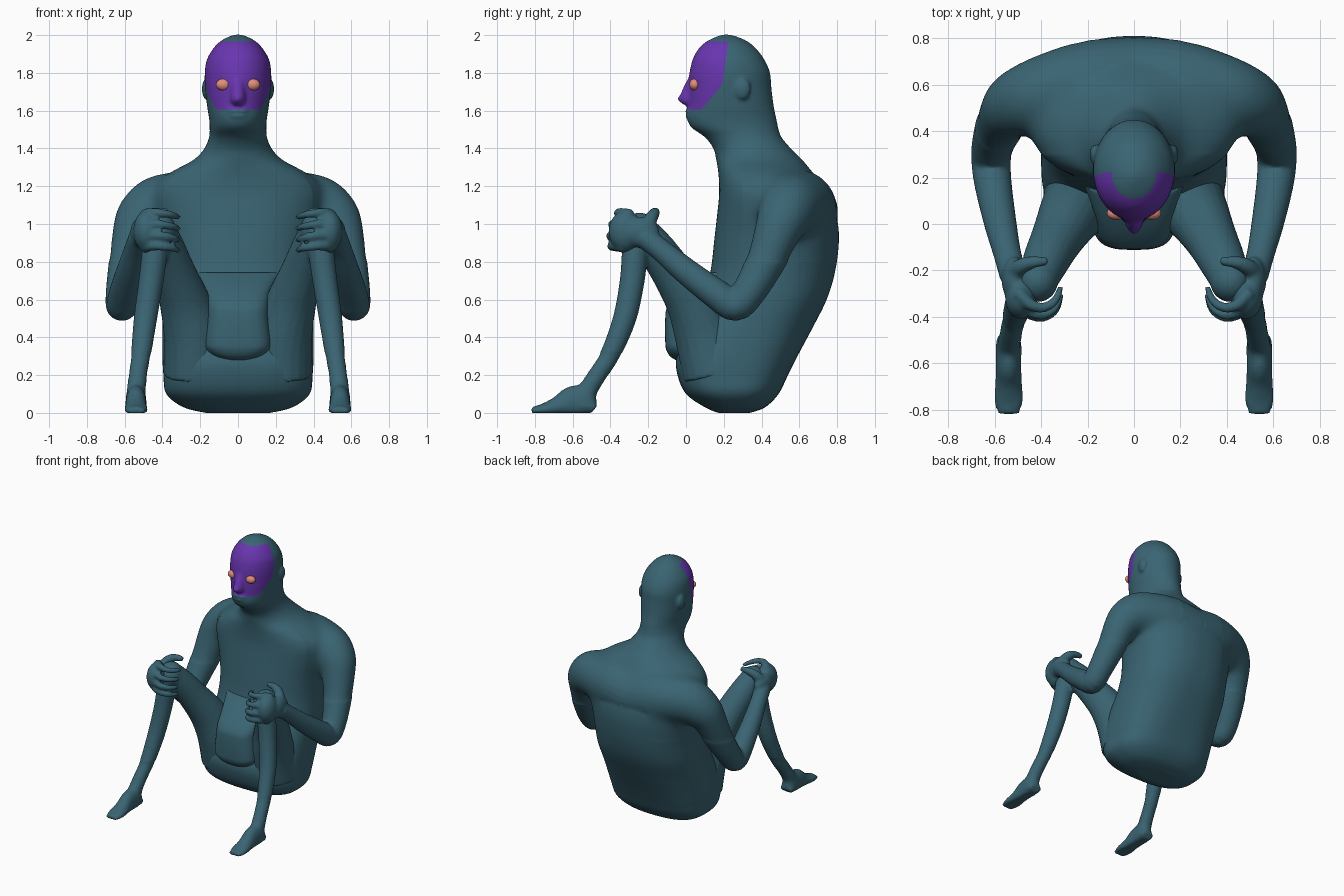
import bpy, bmesh, math
from mathutils import Vector, Matrix

if "Cube" in bpy.data.objects:
    bpy.data.objects.remove(bpy.data.objects["Cube"])


def material(name, rgb):
    m = bpy.data.materials.new(name)
    m.diffuse_color = (*rgb, 1)
    m.use_nodes = True
    m.node_tree.nodes["Principled BSDF"].inputs["Base Color"].default_value = m.diffuse_color
    return m


teal = material("teal skin", (0.042, 0.128, 0.17))
purple = material("purple mask", (0.14, 0.036, 0.43))
salmon = material("salmon eyes", (0.75, 0.27, 0.19))


def spline(pts, n=4):
    """Catmull-Rom through tuples of any length."""
    p = [Vector(q) for q in pts]
    out = []
    for i in range(len(p) - 1):
        a, b, c, d = p[max(i - 1, 0)], p[i], p[i + 1], p[min(i + 2, len(p) - 1)]
        for k in range(n):
            t = k / n
            out.append(0.5 * (2 * b + (c - a) * t + (2 * a - 5 * b + 4 * c - d) * t * t
                              + (3 * b - a - 3 * c + d) * t ** 3))
    return out + [p[-1]]


def skin_rings(bm, rings):
    vs = [[bm.verts.new(c) for c in r] for r in rings]
    n = len(vs[0])
    for a, b in zip(vs, vs[1:]):
        for i in range(n):
            bm.faces.new((a[i], a[(i + 1) % n], b[(i + 1) % n], b[i]))
    bm.faces.new(vs[0][::-1])
    bm.faces.new(vs[-1])


def loft(bm, sections, n=64, sub=4):
    """Stack of superellipses: (z, half width, front y, back y, exponent)."""
    rings = []
    for z, w, f, b, e in spline(sections, sub):
        ring = []
        for i in range(n):
            a = 2 * math.pi * i / n
            c, s = math.cos(a), math.sin(a)
            ring.append((w * math.copysign(abs(c) ** (2 / e), c),
                         (f + b) / 2 + (b - f) / 2 * math.copysign(abs(s) ** (2 / e), s), max(z, 0)))
        rings.append(ring)
    skin_rings(bm, rings)


def tube(bm, pts, sx=1, ref=(1, 0, 0), n=20):
    """Limb along points (x, y, z, side radius, other radius)."""
    p = spline([(sx * q[0], *q[1:4], q[-1]) for q in pts])
    rings, ref = [], Vector(ref)
    for i, q in enumerate(p):
        t = Vector(p[min(i + 1, len(p) - 1)][:3]) - Vector(p[max(i - 1, 0)][:3])
        t.normalize()
        side = (ref - t * t.dot(ref)).normalized()
        up = t.cross(side)
        ring = []
        for k in range(n):
            a = 2 * math.pi * k / n
            v = Vector(q[:3]) + side * q[3] * math.cos(a) + up * q[4] * math.sin(a)
            v.z = max(v.z, 0)
            ring.append(v)
        rings.append(ring)
    skin_rings(bm, rings)


def ball(bm, c, r):
    bmesh.ops.create_uvsphere(bm, u_segments=24, v_segments=16, radius=1,
                              matrix=Matrix.Translation(c) @ Matrix.Diagonal((*r, 1)))


def soften(bm, rule, times):
    vs = [v for v in bm.verts if rule(v.co)]
    for _ in range(times):
        bmesh.ops.smooth_vert(bm, verts=vs, factor=0.5, use_axis_x=True, use_axis_y=True, use_axis_z=True)


def finish(bm, name, mat, voxel=0, smooth=4):
    bmesh.ops.recalc_face_normals(bm, faces=bm.faces)
    me = bpy.data.meshes.new(name)
    bm.to_mesh(me)
    bm.free()
    ob = bpy.data.objects.new(name, me)
    bpy.context.collection.objects.link(ob)
    bpy.context.view_layer.objects.active = ob
    if voxel:
        r = ob.modifiers.new("fuse", 'REMESH')
        r.mode, r.voxel_size = 'VOXEL', voxel
        s = ob.modifiers.new("soften", 'SMOOTH')
        s.factor, s.iterations = 0.5, smooth
        for m in ("fuse", "soften"):
            bpy.ops.object.modifier_apply(modifier=m)
    ob.data.materials.append(mat)
    ob.data.polygons.foreach_set("use_smooth", [True] * len(ob.data.polygons))
    return ob


# torso, neck and head in one stack
bm = bmesh.new()
loft(bm, [(0, .17, .17, .34, 2.3), (.03, .29, .10, .42, 2.5), (.1, .38, .0, .49, 2.7),
          (.2, .395, -.045, .54, 2.8), (.3, .4, -.05, .59, 2.7), (.45, .4, 0, .67, 2.5),
          (.6, .4, .09, .745, 2.4), (.75, .4, .13, .79, 2.3), (.92, .42, .15, .81, 2.3),
          (1.05, .45, .165, .795, 2.3), (1.15, .46, .175, .755, 2.3), (1.22, .43, .175, .715, 2.2),
          (1.28, .35, .17, .665, 2.1), (1.34, .235, .16, .615, 2), (1.4, .178, .145, .555, 2),
          (1.46, .153, .1, .505, 2), (1.51, .15, .03, .488, 2), (1.56, .153, .005, .478, 2),
          (1.62, .163, .012, .465, 2), (1.72, .174, .014, .452, 2), (1.8, .176, .018, .445, 2),
          (1.87, .165, .035, .415, 2), (1.93, .13, .068, .37, 2), (1.97, .09, .115, .32, 2),
          (1.995, .04, .17, .26, 2), (2.003, .01, .2, .225, 2)])
# nose and lips
tube(bm, [(0, .05, 1.8, .03, .02), (0, .025, 1.74, .03, .03), (0, .012, 1.69, .036, .04),
          (0, .01, 1.655, .04, .036), (0, .02, 1.635, .025, .02)])
ball(bm, (0, -.02, 1.662), (.024, .024, .022))
ball(bm, (0, .012, 1.597), (.05, .017, .01))
ball(bm, (0, .012, 1.573), (.045, .017, .01))
for s in (1, -1):
    ball(bm, (s * .17, .3, 1.715), (.021, .042, .055))       # ear
    # shoulder yoke running into the arm
    tube(bm, [(0, .61, 1.06, .195, .2), (.2, .6, 1.09, .19, .195), (.32, .575, 1.1, .18, .178),
              (.43, .545, 1.085, .165, .17), (.51, .515, 1.03, .145, .145),
              (.55, .48, .96, .122, .122)], s, (0, 1, 0), 28)
    tube(bm, [(.46, .52, 1.08, .13), (.51, .51, 1.03, .14), (.545, .48, .95, .125),
              (.58, .42, .8, .105), (.61, .335, .645, .09), (.615, .26, .57, .085),
              (.605, .16, .63, .08), (.575, .0, .75, .07), (.545, -.13, .86, .06),
              (.52, -.22, .93, .06)], s)
    # palm, thumb and fingers gripping the knee
    ball(bm, (s * .485, -.32, .962), (.07, .09, .108))
    ball(bm, (s * .515, -.24, .955), (.055, .1, .08))
    tube(bm, [(.52, -.22, .97, .045), (.49, -.185, 1.03, .036), (.44, -.165, 1.06, .028),
              (.37, -.16, 1.065, .018)], s, (0, 1, 0), 12)
    for z, y in ((1.05, .04), (.99, .01), (.93, 0), (.875, .005)):
        tube(bm, [(.50, -.33 + y, z, .03), (.45, -.385 + y, z + .01, .026), (.39, -.4 + y, z + .005, .022),
                  (.34, -.37 + y, z - .005, .019), (.315, -.31 + y, z - .015, .014)], s, (0, 0, 1), 12)
body = finish(bm, "body", teal, .0105)

# blend the shoulders and face, then cut clean mask borders and colour the faces inside
body.data.materials.append(purple)
planes = [((0, 0, 1.605), (0, 0, -1)), ((0, 0, 1.965), (0, 0, 1)),
          ((0, .215, 1.9), (0, 1, -.15)), ((0, .08, 1.605), (0, 1, -.85))]
bm = bmesh.new()
bm.from_mesh(body.data)
soften(bm, lambda c: .8 < c.z < 1.36 and abs(c.x) > .2 and c.y > .3, 60)
soften(bm, lambda c: 1.69 < c.z < 1.85 and c.y < .2, 8)
for co, no in planes:
    head = [f for f in bm.faces if f.calc_center_median().z > 1.55]
    geom = set(head) | {e for f in head for e in f.edges} | {v for f in head for v in f.verts}
    bmesh.ops.bisect_plane(bm, geom=list(geom), plane_co=co, plane_no=Vector(no).normalized())
for f in bm.faces:
    c = f.calc_center_median()
    if all((c - Vector(co)).dot(Vector(no)) < 0 for co, no in planes):
        f.material_index = 1
bm.to_mesh(body.data)
bm.free()

for s, side in ((1, "left"), (-1, "right")):
    # eye
    bm = bmesh.new()
    ball(bm, (s * .077, .046, 1.738), (.04, .028, .031))
    finish(bm, side + "_eye", salmon)
    # thigh, knee, shin and foot
    bm = bmesh.new()
    tube(bm, [(.225, .15, .2, .165), (.235, .1, .4, .158), (.28, .03, .58, .135), (.335, -.07, .74, .112),
              (.38, -.16, .87, .1), (.41, -.235, .965, .085)], s)
    ball(bm, (s * .415, -.245, .965), (.088, .092, .095))
    tube(bm, [(.42, -.25, .97, .08), (.44, -.27, .85, .07), (.46, -.285, .7, .066), (.49, -.325, .5, .062),
              (.515, -.405, .3, .053), (.53, -.47, .2, .051), (.54, -.53, .1, .054), (.54, -.545, .03, .056)], s)
    tube(bm, [(.54, -.484, .02, .048, .03), (.54, -.53, .05, .057, .07), (.54, -.6, .06, .055, .088),
              (.54, -.68, .035, .057, .055), (.54, -.76, .015, .062, .034), (.54, -.818, .01, .045, .02)], s)
    leg = finish(bm, side + "_leg", teal, .011, 3)
    bm = bmesh.new()
    bm.from_mesh(leg.data)
    soften(bm, lambda c: .04 < c.z < .32 and c.y < -.3, 14)
    bm.to_mesh(leg.data)
    bm.free()

# loincloth panel between the thighs
bm = bmesh.new()
loft(bm, [(.28, .09, -.055, .2, 2.5), (.3, .135, -.085, .2, 3), (.335, .17, -.105, .2, 3.2),
          (.38, .178, -.11, .2, 3.2), (.5, .167, -.11, .22, 3.2), (.57, .167, -.095, .24, 3.2),
          (.65, .18, -.02, .27, 3), (.72, .22, .075, .35, 2.6), (.742, .24, .11, .4, 2.5)])
cloth = finish(bm, "loincloth", teal)
cloth.select_set(True)
bpy.ops.object.shade_smooth_by_angle(angle=math.radians(40))
